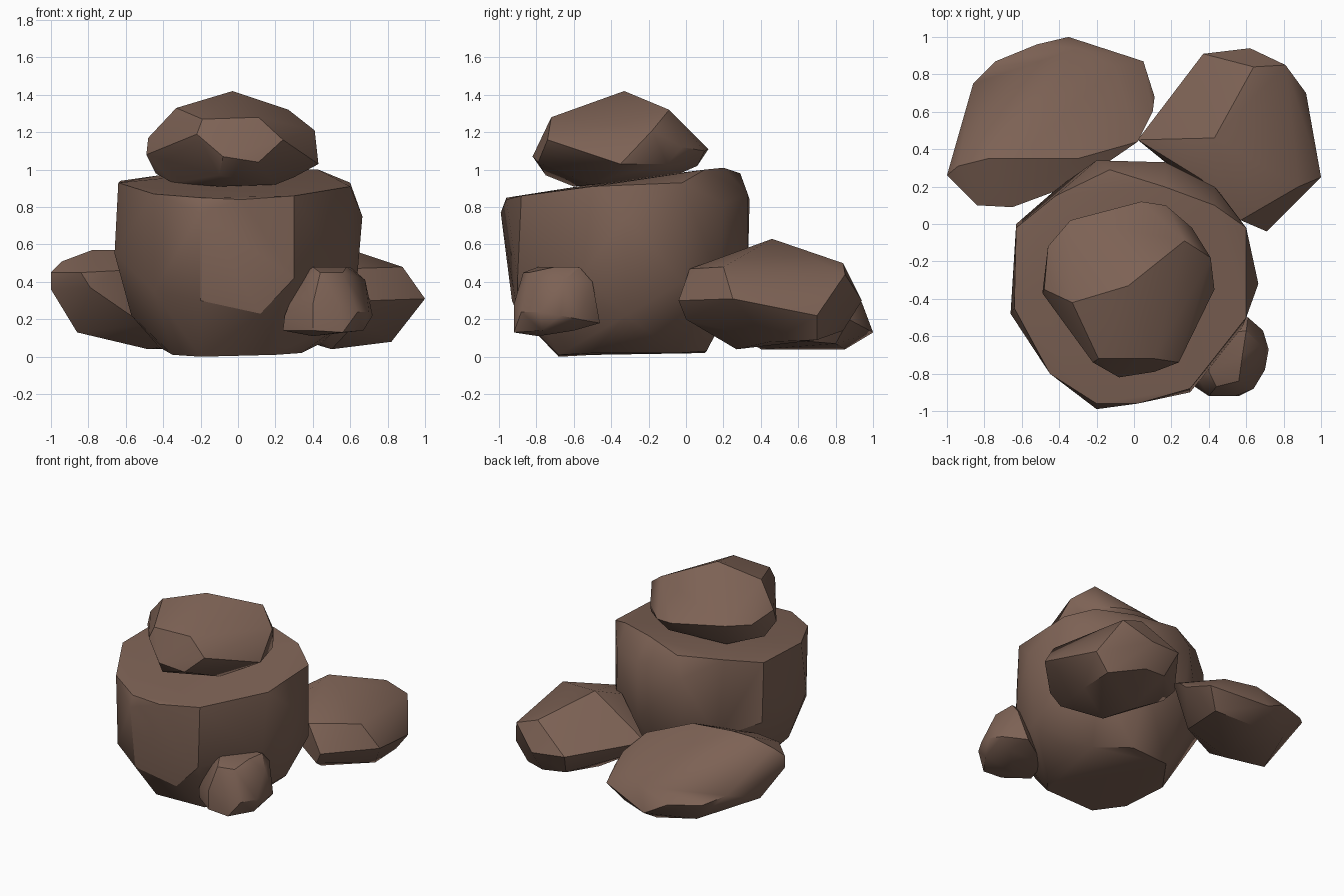
import bpy, bmesh, math

mat = bpy.data.materials.new("brown_stone")
mat.diffuse_color = (0.205, 0.122, 0.09, 1)


def rock(name, points):
    """Angular boulder: convex hull around a few corner points."""
    bm = bmesh.new()
    for p in points:
        bm.verts.new(p)
    bmesh.ops.convex_hull(bm, input=bm.verts[:])
    loose = [v for v in bm.verts if not v.link_faces]
    bmesh.ops.delete(bm, geom=loose, context='VERTS')
    bmesh.ops.dissolve_limit(bm, angle_limit=math.radians(3), verts=bm.verts[:], edges=bm.edges[:])
    bmesh.ops.recalc_face_normals(bm, faces=bm.faces[:])
    me = bpy.data.meshes.new(name)
    bm.to_mesh(me)
    bm.free()
    me.materials.append(mat)
    ob = bpy.data.objects.new(name, me)
    bpy.context.collection.objects.link(ob)
    bpy.context.view_layer.objects.active = ob
    for o in bpy.context.selected_objects:
        o.select_set(False)
    ob.select_set(True)
    bpy.ops.object.shade_smooth_by_angle(angle=math.radians(32))


# Large central boulder
rock("main_boulder", [
    # upper rim
    (-0.2, -0.99, 0.77), (-0.2, -0.96, 0.85), (0.02, -0.96, 0.84), (0.3, -0.88, 0.86),
    (0.6, -0.5, 0.91), (0.6, -0.02, 0.93), (0.43, 0.1, 1.0), (0.16, 0.2, 1.01),
    (-0.13, 0.29, 0.98), (-0.42, 0.15, 0.97), (-0.63, -0.02, 0.94), (-0.64, -0.45, 0.93),
    (-0.45, -0.8, 0.87),
    # shoulder
    (0.43, 0.2, 0.82), (0.17, 0.33, 0.87), (-0.2, 0.34, 0.84), (0.665, -0.32, 0.75),
    # waist
    (-0.66, -0.48, 0.55), (-0.63, 0.0, 0.5), (-0.4, 0.2, 0.4), (-0.18, 0.33, 0.5),
    (0.17, 0.33, 0.45), (0.45, 0.18, 0.4), (0.6, -0.02, 0.4), (0.62, -0.32, 0.22),
    (0.58, -0.55, 0.45), (0.3, -0.9, 0.42), (0.12, -0.9, 0.23), (-0.2, -0.93, 0.3),
    (-0.45, -0.78, 0.35), (-0.57, -0.4, 0.22),
    # base
    (-0.35, -0.5, 0.01), (-0.2, -0.68, 0.0), (0.2, -0.68, 0.01), (0.34, -0.5, 0.02),
    (0.44, -0.25, 0.07), (0.33, -0.05, 0.02), (0.1, 0.11, 0.03), (-0.2, 0.1, 0.02),
    (-0.42, -0.2, 0.05),
])

# Stone balanced on top
rock("top_stone", [
    (-0.03, -0.33, 1.42), (0.27, -0.09, 1.32), (0.41, -0.18, 1.21), (0.43, -0.35, 1.03),
    (0.11, -0.72, 1.28), (0.24, -0.74, 1.16), (0.11, -0.79, 1.04), (-0.08, -0.82, 1.07),
    (-0.22, -0.74, 1.19), (-0.19, -0.72, 1.27), (-0.33, -0.42, 1.33), (-0.48, -0.35, 1.17),
    (-0.49, -0.37, 1.08), (-0.46, -0.12, 1.14), (-0.34, 0.02, 1.15), (0.04, 0.12, 1.11),
    (0.17, 0.1, 1.1), (0.31, -0.02, 1.12), (0.1, 0.06, 1.02), (0.36, -0.1, 1.03),
    (0.3, -0.4, 0.96), (0.2, -0.5, 0.92), (-0.1, -0.6, 0.91), (-0.1, -0.75, 0.97),
    (-0.35, -0.4, 0.93), (-0.44, -0.3, 0.98), (-0.3, -0.05, 0.98), (0.1, -0.1, 0.95),
])

# Small stone at the front right
rock("small_front_stone", [
    (0.4, -0.79, 0.48), (0.58, -0.7, 0.48), (0.6, -0.57, 0.48), (0.4, -0.6, 0.48),
    (0.33, -0.8, 0.42), (0.44, -0.87, 0.45), (0.56, -0.84, 0.45), (0.68, -0.65, 0.41),
    (0.61, -0.5, 0.4), (0.25, -0.82, 0.22), (0.24, -0.8, 0.14), (0.4, -0.92, 0.28),
    (0.54, -0.92, 0.28), (0.64, -0.88, 0.24), (0.7, -0.78, 0.24), (0.72, -0.67, 0.22),
    (0.69, -0.57, 0.2), (0.55, -0.46, 0.18), (0.4, -0.92, 0.14), (0.56, -0.92, 0.13),
    (0.67, -0.77, 0.14), (0.4, -0.79, 0.11), (0.6, -0.6, 0.14), (0.3, -0.6, 0.14),
])

# Slab at the back left
rock("back_left_slab", [
    (-1.0, 0.26, 0.45), (-1.0, 0.26, 0.36), (-0.94, 0.31, 0.51), (-0.78, 0.35, 0.57),
    (-0.62, 0.35, 0.57), (-0.3, 0.35, 0.54), (-0.84, 0.1, 0.45), (-0.79, 0.1, 0.37),
    (-0.65, 0.09, 0.46), (-0.3, 0.22, 0.48), (0.02, 0.44, 0.42), (0.1, 0.6, 0.32),
    (0.11, 0.68, 0.25), (0.05, 0.87, 0.2), (-0.1, 0.84, 0.32), (-0.86, 0.75, 0.3),
    (-0.74, 0.87, 0.24), (-0.52, 0.96, 0.22), (-0.35, 1.0, 0.13), (-0.3, 0.94, 0.29),
    (-0.86, 0.35, 0.13), (-0.65, 0.8, 0.09), (-0.48, 0.4, 0.04), (-0.35, 0.85, 0.04),
    (-0.05, 0.8, 0.07), (-0.1, 0.45, 0.1), (-0.5, 0.2, 0.17),
])

# Wedge-shaped stone at the back right
rock("back_right_stone", [
    (0.43, 0.46, 0.63), (0.64, 0.84, 0.5), (0.81, 0.85, 0.44), (0.88, 0.2, 0.48),
    (0.57, 0.02, 0.47), (0.36, 0.24, 0.54), (0.71, -0.04, 0.3), (1.0, 0.25, 0.31),
    (0.92, 0.7, 0.22), (0.02, 0.45, 0.35), (0.37, 0.91, 0.32), (0.62, 0.94, 0.3),
    (0.65, 0.0, 0.2), (0.82, 0.45, 0.08), (0.82, 0.7, 0.09), (0.5, 0.27, 0.04),
    (0.4, 0.45, 0.07), (0.42, 0.82, 0.16), (0.6, 0.84, 0.14), (0.12, 0.45, 0.24),
    (0.45, 0.1, 0.25),
])
